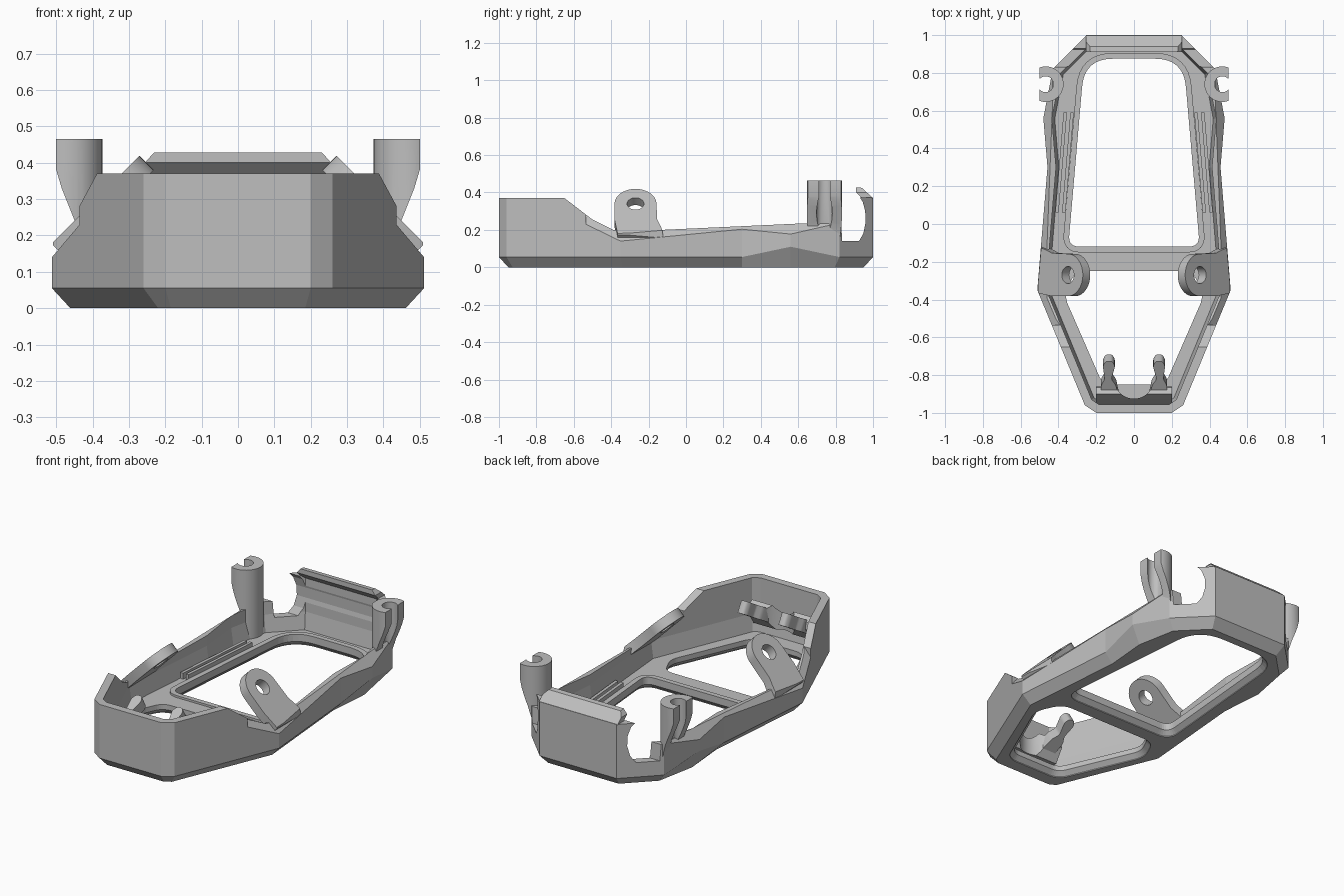
import bpy, bmesh, math
from mathutils import Matrix, Vector

cube = bpy.data.objects.get("Cube")
if cube:
    bpy.data.objects.remove(cube, do_unlink=True)

grey = bpy.data.materials.new("matte grey")
grey.use_nodes = True
grey.diffuse_color = (0.52, 0.52, 0.52, 1)
grey.node_tree.nodes["Principled BSDF"].inputs["Base Color"].default_value = (0.52, 0.52, 0.52, 1)


# ---- helpers ----
def loft(name, rings):
    """Closed solid through matching rings of 3D points."""
    bm = bmesh.new()
    loops = [[bm.verts.new(p) for p in ring] for ring in rings]
    for a, b in zip(loops, loops[1:]):
        for i in range(len(a)):
            j = (i + 1) % len(a)
            bm.faces.new((a[i], a[j], b[j], b[i]))
    bm.faces.new(loops[0][::-1])
    bm.faces.new(loops[-1])
    bmesh.ops.recalc_face_normals(bm, faces=bm.faces)
    mesh = bpy.data.meshes.new(name)
    bm.to_mesh(mesh)
    bm.free()
    mesh.materials.append(grey)
    obj = bpy.data.objects.new(name, mesh)
    bpy.context.collection.objects.link(obj)
    return obj


def frame(origin, u, v):
    u, v = Vector(u).normalized(), Vector(v).normalized()
    return Matrix.Translation(origin) @ Matrix((u, v, u.cross(v))).transposed().to_4x4()


XY = Matrix.Identity(4)
YZ = frame((0, 0, 0), (0, 1, 0), (0, 0, 1))     # depth runs along +x
XZ = frame((0, 0, 0), (1, 0, 0), (0, 0, 1))     # depth runs along -y


def prism(name, pts, d0, d1, m=XY):
    return loft(name, [[m @ Vector((a, b, d)) for a, b in pts] for d in (d0, d1)])


def bake(obj):
    dg = bpy.context.evaluated_depsgraph_get()
    mesh = bpy.data.meshes.new_from_object(obj.evaluated_get(dg))
    obj.modifiers.clear()
    obj.data = mesh


def cut(obj, tool):
    mod = obj.modifiers.new("cut", "BOOLEAN")
    mod.operation, mod.solver, mod.object = "DIFFERENCE", "EXACT", tool
    bake(obj)
    bpy.data.objects.remove(tool, do_unlink=True)


def mirror(obj):
    mod = obj.modifiers.new("mirror", "MIRROR")
    mod.use_mirror_merge = False
    bake(obj)


def circle(cx, cy, r, a0=0, a1=360, n=32):
    step = (a1 - a0) / n
    count = n if a1 - a0 == 360 else n + 1
    return [(cx + r * math.cos(math.radians(a0 + i * step)),
             cy + r * math.sin(math.radians(a0 + i * step))) for i in range(count)]


def both_sides(half):
    return half + [(-x, y) for x, y in reversed(half)]


def offset(pts, d):
    """Shrink a counter-clockwise polygon by d."""
    out = []
    for i, p in enumerate(pts):
        a, p, b = Vector(pts[i - 1]), Vector(p), Vector(pts[(i + 1) % len(pts)])
        e, f = (p - a).normalized(), (b - p).normalized()
        n1, n2 = Vector((-e.y, e.x)), Vector((-f.y, f.x))
        out.append(tuple(p + (n1 + n2) * d / (1 + n1.dot(n2))))
    return out


def rounded(pts, radii, n=8):
    out = []
    for i, p in enumerate(pts):
        a, p, b = Vector(pts[i - 1]), Vector(p), Vector(pts[(i + 1) % len(pts)])
        s, t = p + (a - p).normalized() * radii[i], p + (b - p).normalized() * radii[i]
        for k in range(n + 1):
            w = k / n
            out.append(tuple(s * (1 - w) ** 2 + p * 2 * w * (1 - w) + t * w * w))
    return out


def at(pts, z):
    return [(x, y, z) for x, y in pts]


# ---- shell: chamfered tub ----
outline = both_sides([(0.2, -1), (0.26, -0.96), (0.512, -0.35), (0.458, 0.3),
                      (0.48, 0.56), (0.43, 0.82), (0.25, 1)])
belt = [(x, y, 0.11 if 0.5 < y < 0.7 else 0.055) for x, y in outline]
shell = loft("shell", [at(offset(outline, 0.05), 0), belt, at(outline, 0.5)])
cavity = [at(offset(outline, d), z) for d, z in ((0.06, 0.06), (0.045, 0.16), (0.045, 0.7))]
cut(shell, loft("cavity", cavity))

# top edge seen from the side, with the rear finger notches
skyline = [(-1.1, 0.37), (-0.65, 0.37), (-0.5, 0.255), (-0.39, 0.2), (-0.13, 0.2), (0.63, 0.235),
           (0.83, 0.235), (0.835, 0.14), (0.925, 0.14), (0.948, 0.18), (0.96, 0.24),
           (0.958, 0.3), (0.945, 0.35), (0.93, 0.372), (1.1, 0.372), (1.1, 0.8), (-1.1, 0.8)]
cut(shell, prism("skyline_cut", skyline, -1, 1, YZ))

# sloping rim along both sides
for s in (1, -1):
    rim = [(s * 0.212, 0.494), (s * 0.512, 0.14), (s * 0.572, 0.069), (s * 0.7, 0.6)]
    cut(shell, prism("rim_cut", rim, 0.535, -0.86, XZ))

# floor openings, flared on the underside
rear = rounded(both_sides([(0.348, -0.12), (0.262, 0.875)]), [0.06, 0.15, 0.15, 0.06])
front = rounded(both_sides([(0.165, -0.85), (0.37, -0.38), (0.31, -0.25)]), [0.05] * 6)
for hole in (rear, front):
    wide = offset(hole, -0.025)
    cut(shell, loft("opening_cut", [at(wide, -0.02), at(wide, 0.005),
                                    at(hole, 0.03), at(hole, 0.3)]))

# raised lip around the rear opening
lip = prism("opening_lip", offset(rear, -0.03), 0.05, 0.072)
cut(lip, prism("lip_cut", rear, 0, 0.2))

# ---- rear wall hood ----
hood = prism("rear_hood", [(0.91, 0.4), (0.91, 0.428), (0.94, 0.425), (1, 0.37), (0.957, 0.355)],
             -0.255, 0.255, YZ)
for s in (1, -1):
    cut(hood, prism("hood_corner", [(s * 0.225, 0.435), (s * 0.256, 0.4), (s * 0.3, 0.39),
                                    (s * 0.3, 0.5), (s * 0.22, 0.5)], 0, -1.2, XZ))

# ---- leaning ears with bolt holes, trimmed flush with the wall ----
ear_plane = frame((0.35, -0.27, 0.34), (0, 1, 0), (-1, 0, 1))
ear_shape = circle(0, 0, 0.112, 0, 180, 20) + [(-0.112, -0.12), (-0.095, -0.23), (0.15, -0.23),
                                               (0.135, -0.17), (0.116, -0.12)]
ear = prism("bolt_ear", ear_shape, -0.055, 0, ear_plane)
cut(ear, prism("bolt_hole", circle(0, 0, 0.045), -0.2, 0.2, ear_plane))
trim = [(0.509, -0.385), (0.507, -0.3), (0.488, -0.08), (0.7, -0.08), (0.7, -0.6), (0.405, -0.6)]
cut(ear, prism("ear_trim", trim, 0, 0.5))
mirror(ear)

# ---- clip posts ----
post = prism("clip_post", circle(0.467, 0.74, 0.094, n=40), 0.06, 0.465)
cut(post, prism("post_bore", circle(0.468, 0.74, 0.042), 0, 0.6))
cut(post, prism("post_mouth", [(0.46, 0.715), (0.6, 0.7), (0.6, 0.78), (0.46, 0.765)], 0, 0.6))
cut(post, prism("post_taper", [(0.5, 0.6), (0.5, 0.38), (0.485, 0.33), (0.445, 0.23),
                               (0.425, 0.16), (0.425, 0), (0.7, 0), (0.7, 0.6)], -0.5, -1, XZ))
mirror(post)

# ---- slotted rails on the floor ----
for name, dx in (("rail_inner", -0.018), ("rail_outer", 0.018)):
    a, b, w = 0.39 + dx, 0.346 + dx, 0.009
    rail = prism(name, [(a - w, 0.06), (a + w, 0.06), (b + w, 0.59), (b - w, 0.59)], 0.05, 0.095)
    mirror(rail)

# ---- tilted cable clip inside the nose ----
bracket = prism("clip_bracket", [(-0.965, 0.13), (-0.955, 0.17), (-0.9, 0.26), (-0.865, 0.24),
                                 (-0.86, 0.2), (-0.91, 0.12)], -0.2, 0.2, YZ)
cut(bracket, prism("bracket_bore", circle(0, -0.82, 0.105), 0, 0.5))

tilt = frame((0, -0.89, 0.2), (1, 0, 0), (0, 0.85, 0.5))
arm_path = [(0.08, -0.02), (0.17, -0.02), (0.175, 0.06), (0.155, 0.1), (0.165, 0.18), (0.15, 0.21),
            (0.115, 0.21), (0.1, 0.18), (0.12, 0.1), (0.095, 0.06)]
arm = prism("clip_arm", rounded(arm_path, [0.012] * len(arm_path), 3), -0.035, 0.035, tilt)
mirror(arm)

# ---- shading ----
bpy.ops.object.select_all(action="DESELECT")
for obj in (lip, ear, post, bracket, arm):
    obj.select_set(True)
bpy.context.view_layer.objects.active = post
bpy.ops.object.shade_smooth_by_angle(angle=math.radians(25))
